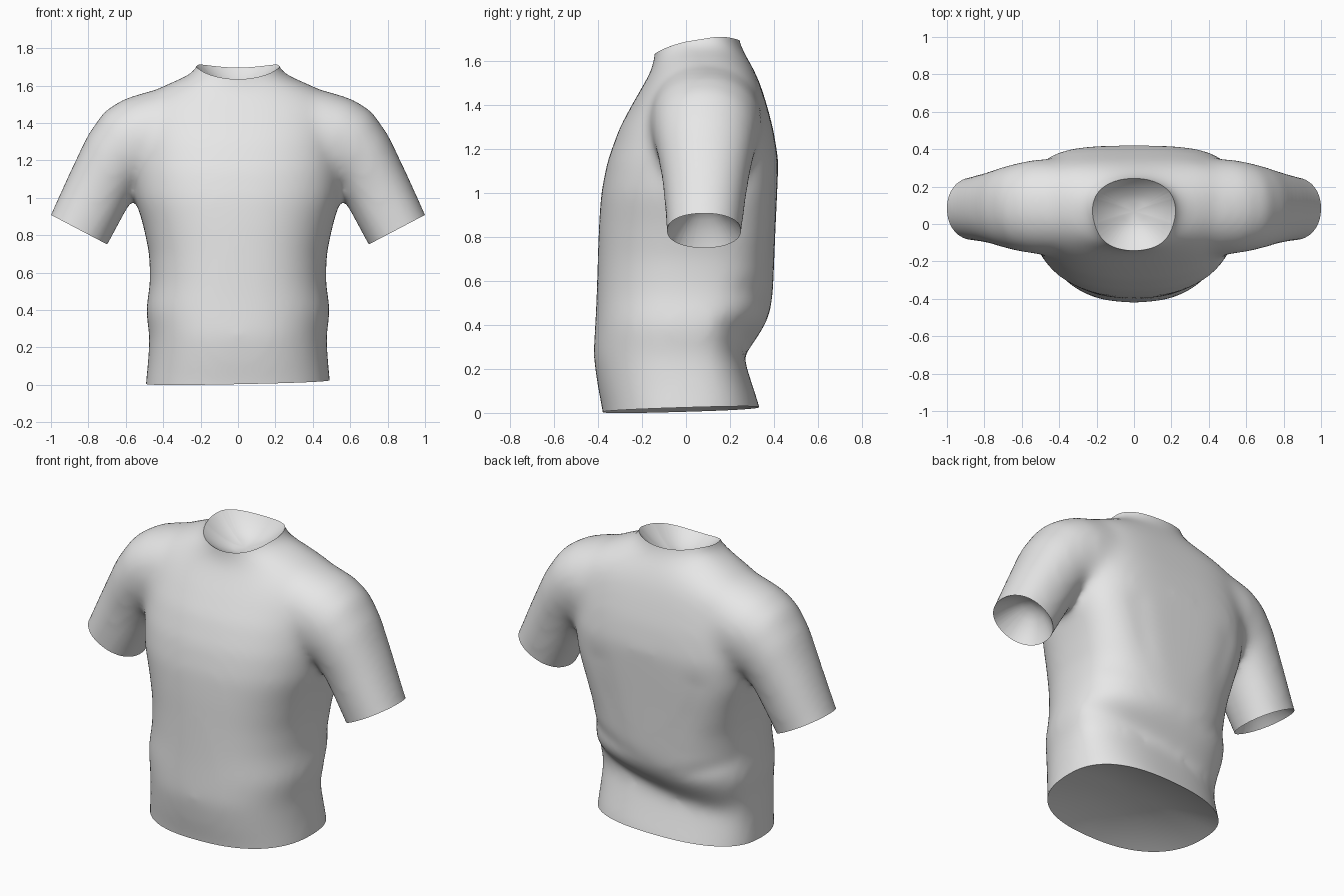
import bpy, bmesh, math
from mathutils import Vector

cube = bpy.data.objects.get("Cube")
if cube:
    bpy.data.objects.remove(cube, do_unlink=True)

# Torso stations: height, half width, front y, back y
TORSO = [
    (-.1, .5, -.37, .355), (0, .495, -.378, .342), (.12, .482, -.402, .302),
    (.26, .474, -.422, .258), (.4, .494, -.414, .358), (.47, .482, -.41, .388),
    (.55, .47, -.407, .396), (.7, .475, -.402, .402), (.85, .506, -.397, .408),
    (1, .55, -.387, .415), (1.15, .56, -.357, .421), (1.3, .555, -.302, .396),
    (1.42, .55, -.237, .363), (1.5, .53, -.19, .337), (1.55, .485, -.163, .315),
    (1.58, .435, -.15, .3), (1.61, .375, -.144, .282), (1.635, .315, -.142, .268),
    (1.66, .258, -.142, .255), (1.69, .225, -.142, .245), (1.72, .212, -.142, .238),
    (1.85, .2, -.142, .23),
]
# Sleeve stations: outer x z, inner x z, front y, back y
SLEEVE = [
    (.3, 1.6, .22, 1.14, -.13, .3), (.48, 1.57, .33, 1.1, -.165, .345),
    (.61, 1.53, .42, 1.08, -.162, .347), (.715, 1.465, .47, 1.07, -.15, .332),
    (.805, 1.335, .53, 1.05, -.132, .312), (.905, 1.127, .585, .955, -.106, .283),
    (1.002, .912, .695, .752, -.09, .254), (1.06, .8, .75, .645, -.085, .246),
]
# Soft cloth folds on the back: start x z, end x z, depth, width
FOLDS = [
    (.46, .4, -.05, .27, -.014, .05), (.4, .56, 0, .47, -.008, .05),
    (-.45, .52, -.15, .42, -.008, .05), (.3, 1.0, .2, .6, -.006, .07),
    (-.33, 1.0, -.25, .6, -.006, .07),
]
SIDES = 64


def sample(table, t):
    """Linear lookup of a station table by its first column."""
    t = min(max(t, table[0][0]), table[-1][0])
    for a, b in zip(table, table[1:]):
        if t <= b[0]:
            f = (t - a[0]) / (b[0] - a[0])
            return [p + (q - p) * f for p, q in zip(a, b)]


def power(v, n):
    return math.copysign(abs(v) ** (2 / n), v)


def ramp(v, start, end):
    f = min(max((v - start) / (end - start), 0), 1)
    return f * f * (3 - 2 * f)


def loft(bm, rings):
    """Closed tube through equal rings of points."""
    loops = [[bm.verts.new(p) for p in ring] for ring in rings]
    for a, b in zip(loops, loops[1:]):
        for i in range(SIDES):
            j = (i + 1) % SIDES
            bm.faces.new((a[i], a[j], b[j], b[i]))
    bm.faces.new(loops[0][::-1])
    bm.faces.new(loops[-1])


def torso_ring(z):
    _, half, front, back = sample(TORSO, z)
    mid = .02 + .05 * z
    collar = ramp(z, 1.45, 1.66)
    # the upper back is squarer than the waist
    square = 2.5 + .9 * ramp(z, .5, .95)
    ring = []
    for i in range(SIDES):
        a = math.tau * i / SIDES
        c, s = math.cos(a), math.sin(a)
        n = 2.4 if s < 0 else square
        n += (2 - n) * collar
        x = half * power(c, n)
        reach = mid - front
        if s >= 0:
            # the waist crease runs diagonally across the back
            tilt = .15 * x * (1 - ramp(z, .1, .9))
            reach = sample(TORSO, z - tilt)[3] - mid
        ring.append((x, mid + reach * power(s, n), z))
    return ring


def sleeve_ring(station, side):
    ox, oz, ix, iz, front, back = station
    ring = []
    for i in range(SIDES):
        a = math.tau * i / SIDES
        u, v = power(math.cos(a), 2.15) / 2 + .5, power(math.sin(a), 2.15) / 2 + .5
        ring.append((side * (ix + (ox - ix) * u), front + (back - front) * v,
                     iz + (oz - iz) * u))
    return ring


def cut(bm, inside, point, normal):
    """Trim the cloth along a plane, only where inside() holds."""
    faces = [f for f in bm.faces if inside(f.calc_center_median())]
    geom = set(faces)
    for f in faces:
        geom.update(f.verts)
        geom.update(f.edges)
    bmesh.ops.bisect_plane(bm, geom=list(geom), dist=1e-5, plane_co=point,
                           plane_no=normal, clear_outer=True)


def line_opening(bm, inward, depth):
    """Close the open rim with a shallow hollow lining."""
    inward = inward.normalized()
    rim = [e for e in bm.edges if e.is_boundary]
    verts = {v for e in rim for v in e.verts}
    center = sum((v.co for v in verts), Vector()) / len(verts)
    size, sunk = 1, 0
    for r in (.96, .85, .7, .5, .3, .12):
        out = bmesh.ops.extrude_edge_only(bm, edges=rim)["geom"]
        verts = [v for v in out if isinstance(v, bmesh.types.BMVert)]
        drop = depth * (1 - r * r)
        for v in verts:
            flat = v.co - inward * sunk
            v.co = center + (flat - center) * (r / size) + inward * drop
        size, sunk = r, drop
        rim = [e for e in bm.edges if e.is_boundary]
    bmesh.ops.pointmerge(bm, verts=verts, merge_co=center + inward * depth)


def collar_rise(x):
    """How far the collar edge climbs toward its sides."""
    return .033 * min(abs(x) / .21, 1) ** 2


# Overlapping body and sleeve volumes
bm = bmesh.new()
steps = 100
loft(bm, [torso_ring(-.1 + 1.95 * i / steps) for i in range(steps + 1)])
for side in (-1, 1):
    loft(bm, [sleeve_ring(s, side) for s in SLEEVE])
bmesh.ops.recalc_face_normals(bm, faces=bm.faces)
mesh = bpy.data.meshes.new("shirt")
bm.to_mesh(mesh)
bm.free()
shirt = bpy.data.objects.new("shirt", mesh)
bpy.context.collection.objects.link(shirt)

# Fuse them into one skin and soften the seams
fuse = shirt.modifiers.new("fuse", "REMESH")
fuse.mode = "VOXEL"
fuse.voxel_size = .02
soften = shirt.modifiers.new("soften", "SMOOTH")
soften.factor = .5
soften.iterations = 36
bpy.context.view_layer.update()
evaluated = shirt.evaluated_get(bpy.context.evaluated_depsgraph_get())
bm = bmesh.new()
bm.from_mesh(evaluated.to_mesh())
evaluated.to_mesh_clear()
shirt.modifiers.clear()

# Press the folds into the back
for v in bm.verts:
    if v.co.y > .1 and abs(v.co.x) < .52:
        p = Vector((v.co.x, v.co.z))
        for ax, az, bx, bz, depth, width in FOLDS:
            a, d = Vector((ax, az)), Vector((bx - ax, bz - az))
            t = (p - a).dot(d) / d.length_squared
            nearest = min(max(t, 0), 1)
            gap = (p - a - d * nearest).length / width
            fade = 1 - .8 * ramp(t, .4, 1)
            v.co.y += depth * fade * math.exp(-gap * gap) * ramp(v.co.y, .1, .2)

# Hem
cut(bm, lambda p: p.z < .3, Vector((0, 0, .015)), Vector((.02, .03, -1)))
line_opening(bm, Vector((0, 0, 1)), .08)

# Collar, trimmed along a saddle curve
for v in bm.verts:
    v.co.z -= collar_rise(v.co.x)
cut(bm, lambda p: p.z > 1.5 and abs(p.x) < .4,
    Vector((0, -.14, 1.635)), Vector((0, -.16, 1)))
for v in bm.verts:
    v.co.z += collar_rise(v.co.x)
line_opening(bm, Vector((0, .16, -1)), .11)

# Cuffs
for side in (-1, 1):
    axis = Vector((side * .465, 0, -.885))
    cut(bm, lambda p: p.x * side > .6 and p.z < 1.1,
        Vector((side * .85, 0, .83)), axis)
    line_opening(bm, -axis, .13)
bmesh.ops.recalc_face_normals(bm, faces=bm.faces)
bm.to_mesh(mesh)
bm.free()

# Plain cloth
cloth = bpy.data.materials.new("light grey cloth")
cloth.use_nodes = True
grey = (.8, .8, .8, 1)
cloth.diffuse_color = grey
cloth.node_tree.nodes["Principled BSDF"].inputs["Base Color"].default_value = grey
mesh.materials.clear()
mesh.materials.append(cloth)

bpy.ops.object.select_all(action="DESELECT")
shirt.select_set(True)
bpy.context.view_layer.objects.active = shirt
bpy.ops.object.shade_smooth_by_angle(angle=math.radians(50))
